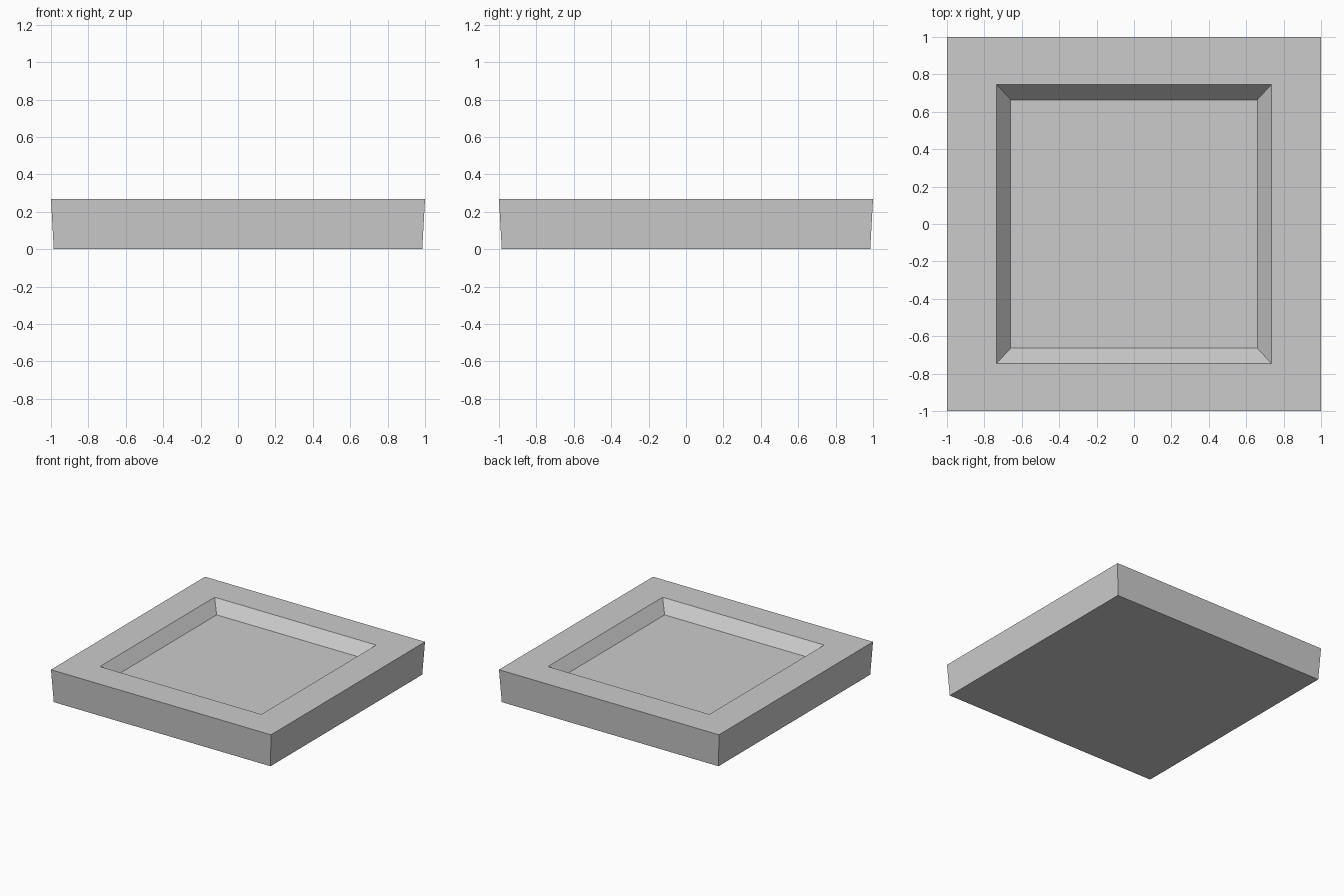
import bpy, bmesh

if "Cube" in bpy.data.objects:
    bpy.data.objects.remove(bpy.data.objects["Cube"])

bm = bmesh.new()

def ring(hx, hy, z):
    return [bm.verts.new((sx * hx, sy * hy, z))
            for sx, sy in ((-1, -1), (1, -1), (1, 1), (-1, 1))]

# Rings from underside, up the outer wall, across the rim, down to the tray floor
rings = [ring(*r) for r in ((0.985, 0.985, 0), (1, 1, 0.268),
                            (0.734, 0.745, 0.268), (0.659, 0.664, 0.174))]

# Walls and rim
for a, b in zip(rings, rings[1:]):
    for i in range(4):
        j = (i + 1) % 4
        bm.faces.new((a[i], a[j], b[j], b[i]))

# Underside and recessed floor
bm.faces.new(rings[0][::-1])
bm.faces.new(rings[-1])

mesh = bpy.data.meshes.new("square_tray")
bm.to_mesh(mesh)
bm.free()
tray = bpy.data.objects.new("square_tray", mesh)
bpy.context.collection.objects.link(tray)
